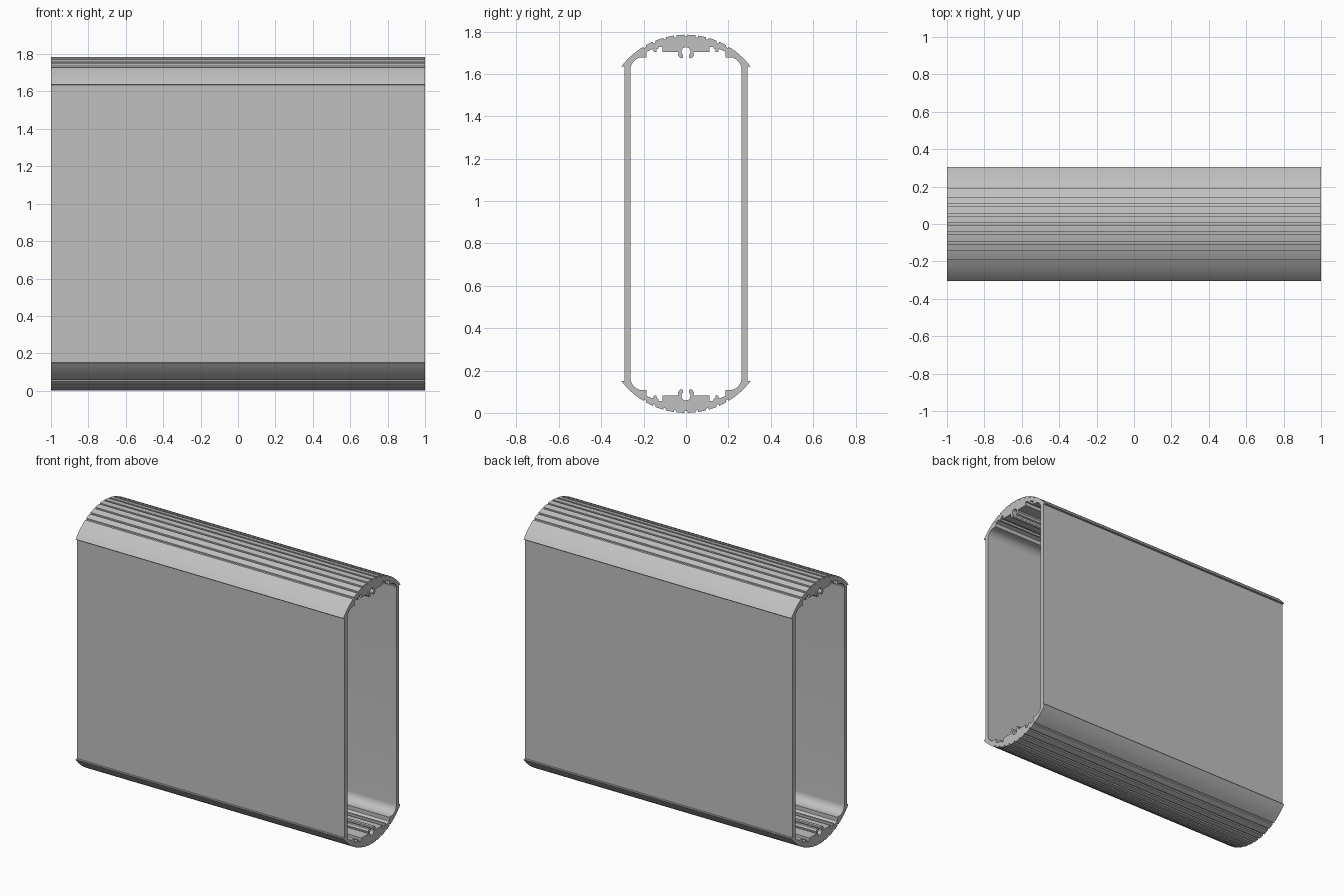
import bpy, bmesh
from math import sin, cos, sqrt, radians

cube = bpy.data.objects.get("Cube")
if cube:
    bpy.data.objects.remove(cube, do_unlink=True)

LENGTH, HEIGHT = 2.0, 1.785
R = 0.385                       # radius of the rounded crown
CENTRE = HEIGHT - R


def crown(y, depth=0.0):
    """Point on the crown arc, optionally sunk into a groove."""
    return (y, CENTRE + sqrt(R * R - y * y) - depth)


def arc(cy, cz, ry, rz, start, end, steps):
    """Points on an elliptical arc; angles run from +y towards +z."""
    angles = [radians(start + (end - start) * i / steps) for i in range(steps + 1)]
    return [(cy + ry * cos(a), cz + rz * sin(a)) for a in angles]


def outer_quarter():
    """Grooved crown from the centre line out to the lip."""
    half, depth = 0.006, 0.009
    pts = [crown(0, depth), crown(half, depth), crown(half)]
    for groove in (0.05, 0.1, 0.15, 0.195):
        pts += [crown(groove - 0.022), crown(groove - half), crown(groove - half, depth),
                crown(groove + half, depth), crown(groove + half)]
    pts += [crown(0.204 + 0.1 * i / 10) for i in range(1, 11)]
    return pts + [(0.302, 1.634), (0.29, 1.634)]


def inner_quarter():
    """Screw channel, thick block, fins and corner fillet."""
    pts = arc(0, 1.705, 0.021, 0.021, 90, -48, 10)
    pts += [(0.014, 1.678), (0.022, 1.673), (0.031, 1.677), (0.038, 1.69), (0.034, 1.704)]
    pts += [(0.112, 1.704), (0.112, 1.728), (0.128, 1.728), (0.132, 1.718), (0.14, 1.718),
            (0.14, 1.704), (0.152, 1.704), (0.154, 1.718), (0.186, 1.705), (0.186, 1.678)]
    return pts + arc(0.205, 1.62, 0.057, 0.058, 90, 0, 10)


def full_loop(quarter):
    """Mirror a quarter outline into a closed loop without doubled points."""
    low = [(y, HEIGHT - z) for y, z in quarter]
    loop = quarter + low[::-1] + [(-y, z) for y, z in low] + [(-y, z) for y, z in quarter[::-1]]
    return [p for i, p in enumerate(loop)
            if abs(p[0] - loop[i - 1][0]) + abs(p[1] - loop[i - 1][1]) > 1e-5]


# Hollow cross-section, filled between the two loops and extruded
bm = bmesh.new()
edges = []
for quarter in (outer_quarter(), inner_quarter()):
    verts = [bm.verts.new((-LENGTH / 2, y, z)) for y, z in full_loop(quarter)]
    edges += [bm.edges.new((verts[i - 1], verts[i])) for i in range(len(verts))]
bmesh.ops.triangle_fill(bm, edges=edges, use_beauty=True, use_dissolve=False)
result = bmesh.ops.extrude_face_region(bm, geom=bm.faces[:], use_keep_orig=True)
moved = [v for v in result["geom"] if isinstance(v, bmesh.types.BMVert)]
bmesh.ops.translate(bm, verts=moved, vec=(LENGTH, 0, 0))
bmesh.ops.recalc_face_normals(bm, faces=bm.faces[:])
mesh = bpy.data.meshes.new("extruded_housing")
bm.to_mesh(mesh)
bm.free()

# Plain metal colour
grey = bpy.data.materials.new("light_grey_metal")
grey.use_nodes = True
colour = (0.53, 0.53, 0.53, 1)
grey.diffuse_color = colour
grey.node_tree.nodes["Principled BSDF"].inputs["Base Color"].default_value = colour
mesh.materials.append(grey)

housing = bpy.data.objects.new("extruded_housing", mesh)
bpy.context.collection.objects.link(housing)
bpy.ops.object.select_all(action="DESELECT")
housing.select_set(True)
bpy.context.view_layer.objects.active = housing
bpy.ops.object.shade_smooth_by_angle(angle=radians(25))
